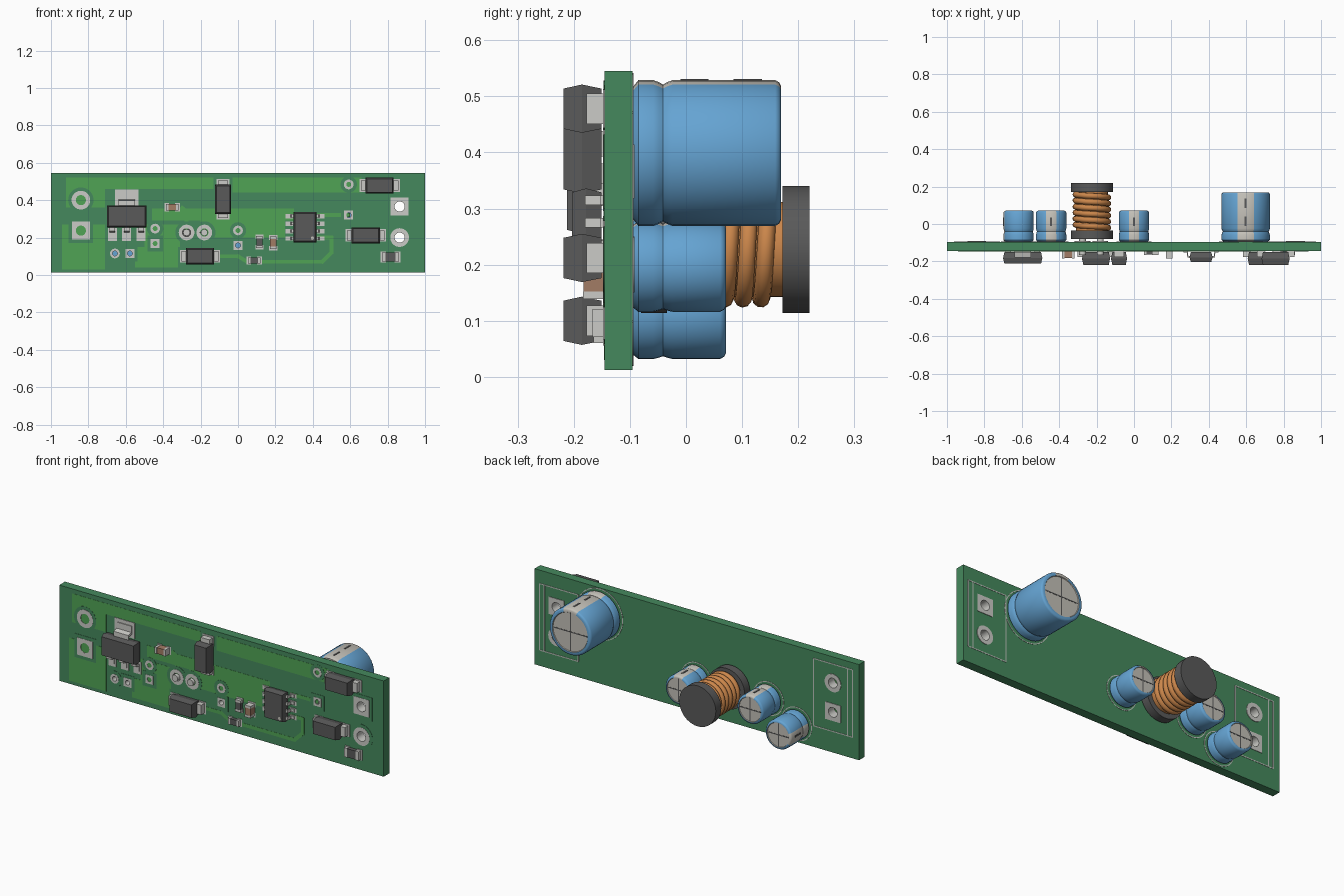
import bpy, bmesh
from math import sin, cos, pi, radians, atan2, hypot
from mathutils import Matrix, Vector

if "Cube" in bpy.data.objects:
    bpy.data.objects.remove(bpy.data.objects["Cube"])

FRONT, BACK = -0.145, -0.095      # the two faces of the board


def mat(name, r, g, b):
    m = bpy.data.materials.new(name)
    m.diffuse_color = (r, g, b, 1)
    m.use_nodes = True
    m.node_tree.nodes["Principled BSDF"].inputs["Base Color"].default_value = m.diffuse_color
    return m


GREEN = mat("solder_mask", 0.06, 0.25, 0.11)
POUR = mat("copper_under_mask", 0.08, 0.37, 0.09)
TIN = mat("tin", 0.6, 0.6, 0.57)
BLUE = mat("blue_sleeve", 0.13, 0.37, 0.65)
STRIPE = mat("pale_stripe", 0.55, 0.53, 0.48)
DARK = mat("dark_plastic", 0.1, 0.1, 0.1)
COPPER = mat("copper", 0.6, 0.24, 0.07)
BROWN = mat("ceramic", 0.36, 0.2, 0.13)
SILK = mat("silkscreen", 0.5, 0.55, 0.5)


def finish(name, bm, mats, smooth=False):
    bmesh.ops.recalc_face_normals(bm, faces=bm.faces)
    me = bpy.data.meshes.new(name)
    bm.to_mesh(me)
    bm.free()
    for m in mats:
        me.materials.append(m)
    ob = bpy.data.objects.new(name, me)
    bpy.context.collection.objects.link(ob)
    if smooth:
        bpy.ops.object.select_all(action='DESELECT')
        ob.select_set(True)
        bpy.context.view_layer.objects.active = ob
        bpy.ops.object.shade_smooth_by_angle(angle=radians(35))
    return ob


def boxes(name, items, m):
    """One object of boxes, each (x0, x1, y0, y1, z0, z1)."""
    bm = bmesh.new()
    for x0, x1, y0, y1, z0, z1 in items:
        bmesh.ops.create_cube(bm, size=1, matrix=Matrix.Translation(((x0+x1)/2, (y0+y1)/2, (z0+z1)/2))
                              @ Matrix.Diagonal((x1-x0, y1-y0, z1-z0, 1)))
    return finish(name, bm, [m])


def lathe(name, prof, x, z, mats, pick=None, seg=36, closed=False, square=False, smooth=True):
    """Turn (radius, y) points about an axis along y."""
    bm = bmesh.new()
    rings = []
    for i, (r, y) in enumerate(prof):
        ring = []
        for k in range(seg):
            a = 2*pi*k/seg
            q = r/max(abs(cos(a)), abs(sin(a))) if square and i in (1, 2) else r
            ring.append(bm.verts.new((x+q*cos(a), y, z+q*sin(a))))
        rings.append(ring)
    n = len(rings)
    for i in range(n if closed else n-1):
        for k in range(seg):
            j = (k+1) % seg
            f = bm.faces.new((rings[i][k], rings[i][j], rings[(i+1) % n][j], rings[(i+1) % n][k]))
            f.material_index = pick(i, 2*pi*(k+0.5)/seg) if pick else 0
    if not closed:
        bm.faces.new(rings[0])
        f = bm.faces.new(rings[-1])
        f.material_index = pick(n-1, 0) if pick else 0
    return finish(name, bm, mats, smooth)


def cyl(name, x, z, r, y0, y1, m, seg=32):
    return lathe(name, [(r, y0), (r, y1)], x, z, [m], seg=seg)


# plated holes: x, z, pad radius, hole radius, square pad
holes = [(-0.84, 0.40, .05, .027, 0), (-0.84, 0.237, .048, .027, 1),
         (0.864, 0.366, .048, .027, 1), (0.864, 0.20, .05, .027, 0),
         (-0.275, 0.227, .042, .022, 0), (-0.18, 0.227, .042, .022, 0),
         (0.592, 0.484, .026, .013, 0), (0.592, 0.32, .024, .013, 1),
         (0, 0.238, .026, .013, 0), (0, 0.158, .024, .013, 1),
         (-0.443, 0.248, .026, .013, 0), (-0.443, 0.168, .024, .013, 1),
         (-0.658, 0.115, .026, .013, 0), (-0.578, 0.115, .024, .013, 1)]

# board with drilled holes
board = boxes("board", [(-1, 1, FRONT, BACK, 0.012, 0.545)], GREEN)
bm = bmesh.new()
for x, z, pr, hr, sq in holes:
    bmesh.ops.create_cone(bm, cap_ends=True, segments=24, radius1=hr+.006, radius2=hr+.006, depth=0.2,
                          matrix=Matrix.Translation((x, -0.12, z)) @ Matrix.Rotation(pi/2, 4, 'X'))
cutter = finish("hole_cutter", bm, [])
cutter.hide_render = True
mod = board.modifiers.new("holes", 'BOOLEAN')
mod.operation, mod.solver, mod.object = 'DIFFERENCE', 'EXACT', cutter
bpy.context.view_layer.objects.active = board
bpy.ops.object.modifier_apply(modifier=mod.name)
bpy.data.objects.remove(cutter)

for i, (x, z, pr, hr, sq) in enumerate(holes):
    y0, y1 = FRONT-.003, BACK+.003
    lathe(f"plated_hole_{i}", [(hr, y0), (pr, y0), (pr, y1), (hr, y1)], x, z, [TIN], seg=32, closed=True, square=sq)
    y0, y1 = FRONT-.0018, FRONT+.001
    lathe(f"pad_clearance_{i}", [(pr-.004, y0), (pr+.018, y0), (pr+.018, y1), (pr-.004, y1)], x, z, [GREEN],
          seg=32, closed=True, square=sq)

# copper areas and traces under the mask
areas = [(-.92, -.71, .36, .52), (-.71, -.13, .46, .52), (-.03, .66, .44, .52), (-.46, .3, .29, .355),
         (-.2, .25, .2, .29), (-.94, -.71, .03, .27), (-.55, -.32, .04, .15), (-.5, -.31, .15, .27)]
boxes("copper_areas", [(a, b, FRONT-.001, FRONT+.001, c, d) for a, b, c, d in areas], POUR)
bm = bmesh.new()
for path in ([(-.3, .36), (-.275, .34), (-.275, .23)], [(-.1, .1), (0, .1), (.05, .07)],
             [(.12, .07), (.45, .07), (.5, .12), (.5, .2), (.43, .2)], [(.43, .32), (.59, .32)]):
    for (xa, za), (xb, zb) in zip(path, path[1:]):
        bmesh.ops.create_cube(bm, size=1, matrix=Matrix.Translation(((xa+xb)/2, FRONT, (za+zb)/2))
                              @ Matrix.Rotation(-atan2(zb-za, xb-xa), 4, 'Y')
                              @ Matrix.Diagonal((hypot(xb-xa, zb-za)+.015, .002, .02, 1)))
finish("copper_traces", bm, [POUR])


# electrolytic capacitors on the back
def capacitor(name, x, z, r, top, ang):
    prof = [(r*.9, BACK), (r, BACK+.01), (r, -.058), (r*.97, -.048), (r*.94, -.041), (r*.97, -.034),
            (r, -.024), (r, top-.01), (r-.004, top-.003), (r-.01, top), (r*.84, top), (r*.82, top-.004)]

    def pick(i, a):
        if i >= 10:
            return 1
        return 1 if cos(a-ang) > cos(radians(25)) else 0
    lathe(name, prof, x, z, [BLUE, STRIPE], pick, seg=36)
    q = r*.8
    boxes(name+"_vent_cross", [(x-q, x+q, top-.006, top-.003, z-.003, z+.003),
                               (x-.003, x+.003, top-.006, top-.003, z-q, z+q)], DARK)
    # dark dashes on the stripe
    u, w = Vector((cos(ang), 0, sin(ang))), .005
    c = Vector((x, 0, z)) + u*(r-.001)
    dx, dz = (w, .0025) if abs(u.z) > .5 else (.0025, w)
    dashes = [(-.012, .035)] if r < .1 else [(-.01, .04), (.085, .135)]
    boxes(name+"_stripe_marks", [(c.x-dx, c.x+dx, a, b, c.z-dz, c.z+dz) for a, b in dashes], DARK)
    lathe(name+"_outline", [(r+.008, BACK-.001), (r+.013, BACK-.001), (r+.013, BACK+.0015), (r+.008, BACK+.0015)],
          x, z, [SILK], closed=True)


capacitor("large_capacitor", .597, .399, .13, .169, pi/2)
capacitor("small_capacitor_a", 0, .197, .081, .071, pi/2)
capacitor("small_capacitor_b", -.443, .208, .081, .071, pi/2)
capacitor("small_capacitor_c", -.617, .113, .081, .071, pi)

# drum inductor: flanges, core, wire helix and pins
LX, LZ = -.225, .227
cyl("inductor_base", LX, LZ, .113, -.08, -.034, DARK, 40)
cyl("inductor_cap", LX, LZ, .113, .172, .22, DARK, 40)
cyl("inductor_core", LX, LZ, .085, -.034, .172, COPPER)
crv = bpy.data.curves.new("inductor_winding", 'CURVE')
crv.dimensions = '3D'
crv.bevel_depth, crv.bevel_resolution, crv.use_fill_caps = .0155, 3, True
turns, per = 5.5, 32
n = int(turns*per)
sp = crv.splines.new('POLY')
sp.points.add(n)
for i in range(n+1):
    a = 2*pi*i/per
    sp.points[i].co = (LX+.088*cos(a), -.02+.178*i/n, LZ+.088*sin(a), 1)
crv.materials.append(COPPER)
bpy.context.collection.objects.link(bpy.data.objects.new("inductor_winding", crv))
for i, x in enumerate((-.275, -.18)):
    cyl(f"inductor_pin_{i}", x, LZ, .018, -.165, -.08, TIN, 20)

# connector outlines printed on the back
for name, x0, x1, z0, z1, xi in (("left", -.96, -.72, .13, .505, -.93), ("right", .73, .97, .10, .47, .94)):
    t, y0, y1 = .003, BACK-.001, BACK+.0015
    boxes(f"{name}_connector_outline", [(x0, x1, y0, y1, z0-t, z0+t), (x0, x1, y0, y1, z1-t, z1+t)]
          + [(x-t, x+t, y0, y1, z0, z1) for x in (x0, x1, xi)], SILK)


# moulded body with drafted sides
def moulded(name, x0, x1, z0, z1, top, d=.007):
    bm = bmesh.new()
    rings = []
    for y, i in ((FRONT-.006, d), ((FRONT+top)/2-.004, 0), (top, d)):
        rings.append([bm.verts.new(p) for p in ((x0+i, y, z0+i), (x1-i, y, z0+i), (x1-i, y, z1-i), (x0+i, y, z1-i))])
    for a, b in zip(rings, rings[1:]):
        for k in range(4):
            bm.faces.new((a[k], a[(k+1) % 4], b[(k+1) % 4], b[k]))
    bm.faces.new(rings[0])
    bm.faces.new(rings[2])
    return finish(name, bm, [DARK])


# bent metal leads: (x, z, direction x, direction z, width, reach)
def leads(name, items):
    bm = bmesh.new()
    for x, z, dx, dz, w, s in items:
        prof = [(-.005, -.18), (.4*s, -.18), (.5*s, -.153), (s, -.153), (s, -.146), (.35*s, -.146),
                (.25*s, -.172), (-.005, -.172)]
        sides = [[bm.verts.new((x+dx*u+dz*v, y, z+dz*u+dx*v)) for u, y in prof] for v in (-w/2, w/2)]
        for k in range(8):
            j = (k+1) % 8
            bm.faces.new((sides[0][k], sides[0][j], sides[1][j], sides[1][k]))
        bm.faces.new(sides[0])
        bm.faces.new(sides[1])
    finish(name, bm, [TIN])


P0, P1 = FRONT-.003, FRONT+.001    # solder pad depth

# regulator with three leads and a tab
moulded("regulator_body", -.70, -.49, .255, .372, -.212)
leads("regulator_leads", [(x, .258, 0, -1, .03, .06) for x in (-.672, -.595, -.518)]
      + [(-.595, .37, 0, 1, .09, .068)])
boxes("regulator_pads", [(x-.024, x+.024, P0, P1, .182, .25) for x in (-.672, -.595, -.518)]
      + [(-.657, -.533, P0, P1, .37, .458)], TIN)

# eight-lead chip
moulded("controller_body", .297, .42, .174, .336, -.203)
rows = (.195, .235, .275, .315)
leads("controller_leads", [(.299, z, -1, 0, .017, .034) for z in rows] + [(.418, z, 1, 0, .017, .034) for z in rows])
boxes("controller_pads", [(x-.02, x+.02, P0, P1, z-.012, z+.012) for x in (.274, .443) for z in rows], TIN)
cyl("controller_pin_mark", .398, .197, .009, -.2038, -.2, STRIPE, 16)


# two-ended diodes
def diode(name, cx, cz, vertical):
    def b(l0, l1, y0, y1, w):
        return (cx-w, cx+w, y0, y1, cz+l0, cz+l1) if vertical else (cx+l0, cx+l1, y0, y1, cz-w, cz+w)
    hx, hz = (.043, .078) if vertical else (.075, .043)
    moulded(name+"_body", cx-hx, cx+hx, cz-hz, cz+hz, -.218)
    boxes(name+"_terminals", [b(-.1, -.06, -.177, -.146, .027), b(.06, .1, -.177, -.146, .027)], TIN)
    boxes(name+"_pads", [b(-.108, -.055, P0, P1, .034), b(.055, .108, P0, P1, .034)], TIN)


diode("diode_a", -.08, .405, True)
diode("diode_b", -.203, .10, False)
diode("diode_c", .683, .212, False)
diode("diode_d", .757, .478, False)


# small chip parts
def chip(name, cx, cz, l, w, top, m, vertical=False):
    def b(l0, l1, y0, y1, s):
        return (cx-s, cx+s, y0, y1, cz+l0, cz+l1) if vertical else (cx+l0, cx+l1, y0, y1, cz-s, cz+s)
    e, t = l*.3, w/2
    boxes(name+"_body", [b(-e, e, top+.001, FRONT, t-.001)], m)
    boxes(name+"_ends", [b(-l/2, -e, top, FRONT, t), b(e, l/2, top, FRONT, t)], TIN)
    boxes(name+"_pads", [b(-l/2-.008, -e+.004, P0, P1, t+.004), b(e-.004, l/2+.008, P0, P1, t+.004)], TIN)


chip("ceramic_capacitor_a", -.352, .362, .068, .036, -.184, BROWN)
chip("ceramic_capacitor_b", .188, .172, .066, .036, -.184, BROWN, True)
chip("resistor_a", .086, .077, .066, .034, -.165, DARK)
chip("resistor_b", .114, .176, .066, .034, -.165, DARK, True)
chip("resistor_c", .815, .096, .09, .05, -.167, DARK)
